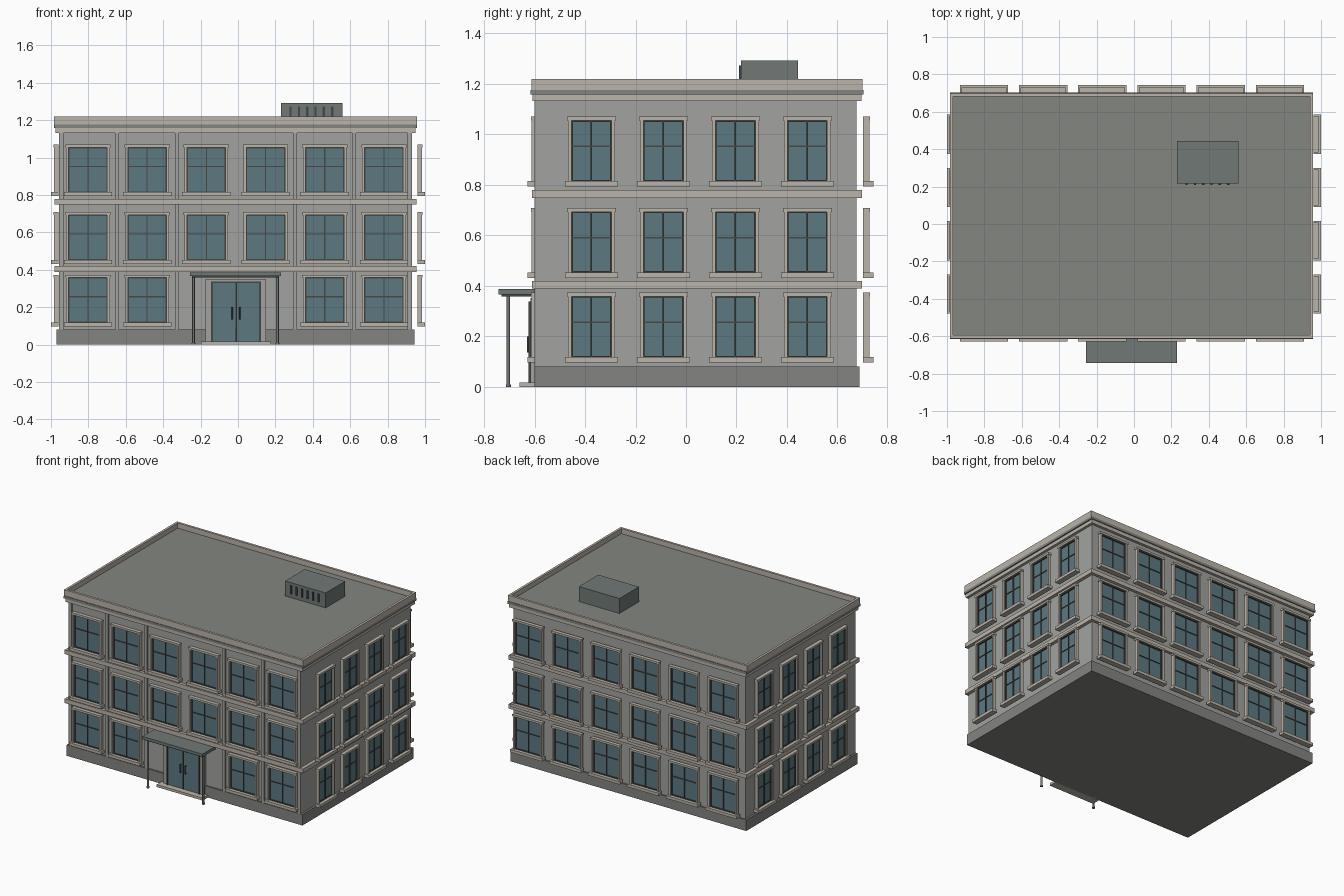
import bpy, bmesh
from mathutils import Matrix, Vector

if "Cube" in bpy.data.objects:
    bpy.data.objects.remove(bpy.data.objects["Cube"])

def material(name, r, g, b):
    m = bpy.data.materials.new(name)
    m.diffuse_color = (r, g, b, 1)
    m.use_nodes = True
    m.node_tree.nodes["Principled BSDF"].inputs["Base Color"].default_value = m.diffuse_color
    return m

WALL = material("wall_grey", .36, .37, .35)
TRIM = material("trim_stone", .50, .46, .40)
BASE = material("base_grey", .23, .23, .22)
ROOF = material("roof_grey", .23, .24, .22)
GLASS = material("glass_blue", .11, .19, .22)
DARK = material("dark_metal", .06, .065, .06)
METAL = material("unit_metal", .16, .19, .18)

parts = {}  # part name -> (bmesh, material)

def get_part(name, mat):
    if name not in parts:
        parts[name] = (bmesh.new(), mat)
    return parts[name][0]

def box(name, mat, x0, x1, y0, y1, z0, z1):
    c = Vector(((x0 + x1) / 2, (y0 + y1) / 2, (z0 + z1) / 2))
    s = Matrix.Diagonal((abs(x1 - x0), abs(y1 - y0), abs(z1 - z0), 1))
    bmesh.ops.create_cube(get_part(name, mat), size=1, matrix=Matrix.Translation(c) @ s)

def cylinder(name, mat, x, y, r, z0, z1):
    bmesh.ops.create_cone(get_part(name, mat), cap_ends=True, segments=16, radius1=r, radius2=r,
                          depth=z1 - z0, matrix=Matrix.Translation((x, y, (z0 + z1) / 2)))

CX, CY = -.0135, .0435  # centre of the building mass

def slab(name, mat, hx, hy, z0, z1):
    box(name, mat, CX - hx, CX + hx, CY - hy, CY + hy, z0, z1)

# Main mass, plinth and floor bands
slab("walls", WALL, .943, .632, .06, 1.16)
slab("plinth", BASE, .957, .644, 0, .08)
for z in (.389, .748):
    slab("floor_bands", TRIM, .967, .654, z, z + .031)

# Cornice, roof deck and parapet
slab("cornice", TRIM, .962, .652, 1.132, 1.158)
slab("cornice_shadow_course", BASE, .971, .659, 1.158, 1.176)
slab("roof_deck", ROOF, .957, .645, 1.165, 1.182)
px, py, t = .971, .655, .017
for s in (-1, 1):
    box("parapet", TRIM, CX + s * px, CX + s * (px - t), CY - py, CY + py, 1.176, 1.22)
    box("parapet", TRIM, CX - px + t, CX + px - t, CY + s * py, CY + s * (py - t), 1.176, 1.22)

# Windows: u runs along the wall, d points outwards
SIDES = {
    "front": lambda u, d: (u, -.588 - d),
    "back": lambda u, d: (u, .702 + d),
    "left": lambda u, d: (-.960 - d, u),
    "right": lambda u, d: (.960 + d, u),
}

def window(side, u, z, w, h=.242):
    at = SIDES[side]

    def piece(name, mat, u0, u1, d0, d1, z0, z1):
        (xa, ya), (xb, yb) = at(u + u0, d0), at(u + u1, d1)
        box(side + "_window_" + name, mat, min(xa, xb), max(xa, xb), min(ya, yb), max(ya, yb), z + z0, z + z1)

    a = w / 2
    o = a + .014
    piece("glass", GLASS, -a, a, 0, .008, 0, h)
    piece("sill", TRIM, -o - .012, o + .012, 0, .040, -.021, 0)
    piece("header", TRIM, -o - .004, o + .004, 0, .027, h - .002, h + .013)
    piece("mullions", DARK, -.003, .003, .004, .014, 0, h)
    zm = h * .57
    piece("mullions", DARK, -a, a, .004, .013, zm - .003, zm + .003)
    for s in (-1, 1):
        piece("jambs", TRIM, s * a, s * o, 0, .025, 0, h)
        piece("sash", DARK, s * a, s * (a - .005), .004, .016, 0, h)
    piece("sash", DARK, -a, a, .004, .016, h - .007, h - .002)
    piece("sash", DARK, -a, a, .004, .016, 0, .005)

FLOORS = (.118, .453, .815)
COLUMNS = [-.011 + .3165 * (i - 2.5) for i in range(6)]
for f, z in enumerate(FLOORS):
    for i, x in enumerate(COLUMNS):
        window("back", x, z, .206)
        if f > 0 or i not in (2, 3):  # the entrance takes the middle bays
            window("front", x, z, .206)
    for i in range(4):
        y = .053 + .285 * (i - 1.5)
        window("left", y, z, .158)
        window("right", y, z, .158)

# Front pilasters between the bays and at the corners
for x, w in ((-.945, .024), (-.645, .02), (-.328, .02), (.305, .02), (.622, .02), (.918, .024)):
    box("front_pilasters", WALL, x - w / 2, x + w / 2, -.601, -.58, .08, 1.134)

# Entrance: surround, framed double door, handles and step
DX = -.011
for s in (-1, 1):
    box("door_surround", WALL, DX + s * .134, DX + s * .162, -.616, -.58, 0, .352)
    box("door_frame", DARK, DX + s * .124, DX + s * .134, -.624, -.59, .015, .338)
    box("door_frame", DARK, DX + s * .0015, DX + s * .006, -.621, -.60, .018, .33)
    box("door_glass", GLASS, DX + s * .0015, DX + s * .126, -.617, -.60, .018, .332)
    cylinder("door_handles", DARK, DX + s * .02, -.626, .004, .135, .2)
    for z in (.142, .193):
        box("door_handles", DARK, DX + s * .02 - .003, DX + s * .02 + .003, -.626, -.61, z - .003, z + .003)
box("door_surround", WALL, DX - .134, DX + .134, -.616, -.58, .338, .352)
box("door_frame", DARK, DX - .124, DX + .124, -.624, -.59, .329, .338)
box("entrance_step", TRIM, -.199, .176, -.66, -.59, 0, .018)

# Canopy on two round posts
box("canopy", METAL, -.257, .231, -.742, -.59, .366, .387)
box("canopy_soffit", DARK, -.245, .219, -.73, -.59, .358, .367)
for x in (-.238, .211):
    cylinder("canopy_posts", METAL, x, -.704, .007, 0, .362)
    cylinder("canopy_posts", METAL, x, -.704, .010, 0, .010)

# Rooftop unit with vent slats
box("rooftop_unit", METAL, .23, .56, .217, .443, 1.18, 1.292)
for i in range(6):
    x = .281 + .0445 * i
    box("rooftop_unit_vents", DARK, x - .006, x + .006, .209, .22, 1.212, 1.272)

for name, (bm, mat) in parts.items():
    bmesh.ops.recalc_face_normals(bm, faces=bm.faces)
    mesh = bpy.data.meshes.new(name)
    bm.to_mesh(mesh)
    bm.free()
    mesh.materials.append(mat)
    bpy.context.collection.objects.link(bpy.data.objects.new(name, mesh))

# Round parts are smooth with sharp edges kept
for name in ("canopy_posts", "door_handles"):
    ob = bpy.data.objects[name]
    bpy.ops.object.select_all(action='DESELECT')
    ob.select_set(True)
    bpy.context.view_layer.objects.active = ob
    bpy.ops.object.shade_smooth_by_angle()
